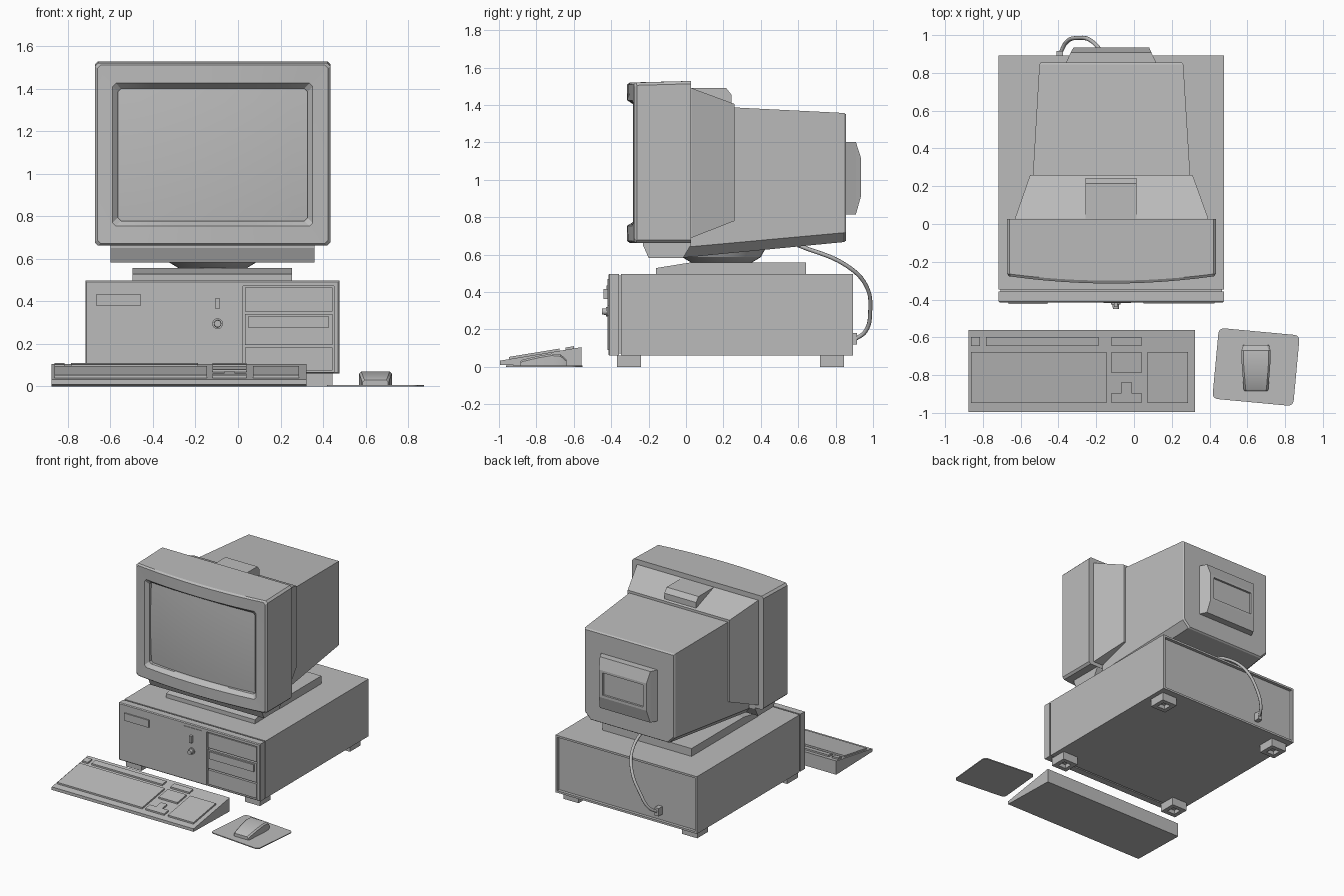
import bpy
import bmesh
import math
from mathutils import Matrix, Vector

default_cube = bpy.data.objects.get("Cube")
if default_cube:
    bpy.data.objects.remove(default_cube, do_unlink=True)

# One plain grey plastic for everything
GREY = (0.5, 0.5, 0.5, 1.0)
plastic = bpy.data.materials.new("grey_plastic")
plastic.use_nodes = True
plastic.diffuse_color = GREY
plastic.node_tree.nodes["Principled BSDF"].inputs["Base Color"].default_value = GREY


def add_object(name, bm):
    """Turn a bmesh into a named, coloured object."""
    bmesh.ops.remove_doubles(bm, verts=bm.verts, dist=0.0001)
    bmesh.ops.recalc_face_normals(bm, faces=bm.faces)
    mesh = bpy.data.meshes.new(name)
    bm.to_mesh(mesh)
    bm.free()
    mesh.materials.append(plastic)
    obj = bpy.data.objects.new(name, mesh)
    bpy.context.collection.objects.link(obj)
    return obj


def smooth(obj, degrees=35):
    bpy.ops.object.select_all(action="DESELECT")
    obj.select_set(True)
    bpy.context.view_layer.objects.active = obj
    bpy.ops.object.shade_smooth_by_angle(angle=math.radians(degrees))


def ring(y, x0, x1, z0, z1, low=0, high=0, steps=1, bulge=0):
    """Upright rectangle at depth y with cut lower/upper corners and a bowed middle."""
    middle, half = (x0 + x1) / 2, (x1 - x0) / 2
    across = [i / steps for i in range(steps + 1)]
    points = [(x0 + low + t * (x1 - x0 - 2 * low), z0) for t in across]
    points += [(x1, z0 + low), (x1, z1 - high)]
    points += [(x1 - high - t * (x1 - x0 - 2 * high), z1) for t in across]
    points += [(x0, z1 - high), (x0, z0 + low)]
    return [Vector((x, y - bulge * (1 - ((x - middle) / half) ** 2), z)) for x, z in points]


def loft(name, rings, caps=(True, True)):
    """Skin a row of matching rings and close the ends."""
    bm = bmesh.new()
    loops = [[bm.verts.new(p) for p in points] for points in rings]
    for a, b in zip(loops, loops[1:]):
        for i in range(len(a)):
            j = (i + 1) % len(a)
            bm.faces.new((a[i], a[j], b[j], b[i]))
    for wanted, loop in zip(caps, (loops[0], loops[-1])):
        if wanted:
            bm.faces.new(loop)
    return add_object(name, bm)


def box(name, x0, x1, y0, y1, z0, z1):
    return loft(name, [ring(y0, x0, x1, z0, z1), ring(y1, x0, x1, z0, z1)])


def profile_x(name, x0, x1, points):
    """Extrude a side profile of (y, z) points across x."""
    return loft(name, [[Vector((x, y, z)) for y, z in points] for x in (x0, x1)])


def cone(name, r0, r1, start, end):
    bm = bmesh.new()
    axis = Vector(end) - Vector(start)
    turn = axis.to_track_quat("Z", "Y").to_matrix().to_4x4()
    place = Matrix.Translation((Vector(start) + Vector(end)) / 2) @ turn
    bmesh.ops.create_cone(bm, cap_ends=True, segments=32, radius1=r0, radius2=r1,
                          depth=axis.length, matrix=place)
    obj = add_object(name, bm)
    smooth(obj)
    return obj


# Case: shell with a recessed back, a shadow gap and a front panel with a drive opening
LEFT, RIGHT, FLOOR, LID = -0.717, 0.477, 0.06, 0.497


def case_ring(y, inset=0.0):
    return ring(y, LEFT + inset, RIGHT - inset, FLOOR + inset, LID - inset)


loft("case_shell", [case_ring(-0.347), case_ring(0.893),
                    case_ring(0.893, 0.015), case_ring(0.87, 0.015)])
loft("case_gap", [case_ring(-0.37, 0.01), case_ring(-0.34, 0.01)])
opening = (0.024, 0.452, 0.068, 0.472)
FACE = -0.415
loft("case_front_panel", [case_ring(-0.358), case_ring(FACE + 0.006), case_ring(FACE, 0.006),
                          ring(FACE, *opening), ring(FACE + 0.03, *opening)])

# Drive bays
for name, z0, z1 in (("upper", 0.352, 0.464), ("middle", 0.195, 0.34), ("lower", 0.074, 0.184)):
    box(name + "_drive_bay", 0.032, 0.444, FACE + 0.005, FACE + 0.04, z0, z1)
box("drive_slot", 0.05, 0.425, FACE - 0.006, FACE + 0.02, 0.274, 0.33)

# Front plate, switch and lock
box("badge_plate", -0.665, -0.458, FACE - 0.009, FACE + 0.01, 0.377, 0.434)
box("switch_strip", -0.162, -0.016, FACE - 0.004, FACE + 0.01, 0.09, 0.47)
box("power_switch", -0.106, -0.087, FACE - 0.025, FACE, 0.363, 0.415)
cone("lock_ring", 0.025, 0.025, (-0.096, FACE, 0.295), (-0.096, FACE - 0.012, 0.295))
cone("lock_core", 0.018, 0.016, (-0.096, FACE, 0.295), (-0.096, FACE - 0.035, 0.295))

# Feet with hollow undersides
for side, x in (("right", -0.622), ("left", 0.38)):
    for end, y in (("front", -0.305), ("back", 0.78)):
        levels = ((FLOOR, 0.064), (0, 0.064), (0, 0.032), (0.03, 0.032))
        loft(f"{end}_{side}_foot", [[Vector((x + r * sx, y + r * sy, z)) for sx, sy in
                                     ((-1, -1), (1, -1), (1, 1), (-1, 1))] for z, r in levels])

# Monitor stand
profile_x("stand_plate", -0.496, 0.254, [(-0.16, LID), (-0.16, 0.528), (0.02, 0.557),
                                         (0.642, 0.557), (0.642, LID)])
MID = -0.119
cone("swivel_lower", 0.15, 0.21, (MID, 0.19, 0.55), (MID, 0.19, 0.586))
cone("swivel_upper", 0.21, 0.25, (MID, 0.19, 0.586), (MID, 0.19, 0.66))


# Monitor bezel with a bowed front and sloped screen opening
def bezel_ring(y, half, z0, z1, bulge=0.0, cut=0.015):
    return ring(y, MID - half, MID + half, z0, z1, cut, cut, 12, bulge)


bezel = loft("monitor_bezel", [
    bezel_ring(0.027, 0.554, 0.662, 1.528), bezel_ring(-0.263, 0.554, 0.662, 1.52, 0.037),
    bezel_ring(-0.277, 0.542, 0.672, 1.51, 0.038), bezel_ring(-0.284, 0.47, 0.754, 1.425, 0.031),
    bezel_ring(-0.262, 0.446, 0.778, 1.40, 0.015), bezel_ring(-0.22, 0.446, 0.778, 1.40)],
    caps=(True, False))
smooth(bezel, 20)

# Curved glass
bm = bmesh.new()
bmesh.ops.create_grid(bm, x_segments=12, y_segments=10, size=1)
for v in bm.verts:
    u, w = v.co.x, v.co.y
    v.co = (MID + 0.448 * u, -0.235 - 0.03 * (1 - u * u) - 0.012 * (1 - w * w), 1.089 + 0.313 * w)
smooth(add_object("screen", bm))

# Monitor housing
loft("housing_taper", [ring(0.02, -0.63, 0.393, 0.69, 1.49), ring(0.03, -0.63, 0.393, 0.69, 1.49),
                       ring(0.26, -0.55, 0.31, 0.78, 1.405)])
loft("housing_body", [ring(-0.01, -0.551, 0.314, 0.584, 1.40, 0.055),
                      ring(0.845, -0.501, 0.261, 0.667, 1.357, 0.05),
                      ring(0.856, -0.493, 0.253, 0.675, 1.349, 0.05)])
loft("housing_chin", [ring(-0.23, -0.6, 0.36, 0.65, 0.7), ring(-0.2, -0.6, 0.36, 0.583, 0.7),
                      ring(-0.015, -0.6, 0.36, 0.583, 0.7), ring(0.025, -0.6, 0.36, 0.65, 0.7)])
profile_x("top_block", -0.256, 0.013, [(0.03, 1.38), (0.03, 1.49), (0.215, 1.49),
                                       (0.243, 1.455), (0.243, 1.38)])
loft("tube_cover", [ring(0.84, -0.367, 0.124, 0.813, 1.203), ring(0.908, -0.335, 0.092, 0.813, 1.203),
                    ring(0.935, -0.32, 0.08, 0.91, 1.118), ring(0.935, -0.29, 0.05, 0.93, 1.1),
                    ring(0.92, -0.29, 0.05, 0.93, 1.1)])

# Monitor cable and plug
path = [(-0.12, 0.6, 0.65), (-0.15, 0.86, 0.54), (-0.22, 0.965, 0.43), (-0.3, 0.985, 0.3),
        (-0.36, 0.96, 0.19), (-0.392, 0.9, 0.145)]
curve = bpy.data.curves.new("cable_path", "CURVE")
curve.dimensions = "3D"
curve.bevel_depth = 0.011
curve.bevel_resolution = 2
curve.resolution_u = 6
spline = curve.splines.new("BEZIER")
spline.bezier_points.add(len(path) - 1)
for point, place in zip(spline.bezier_points, path):
    point.co = place
    point.handle_left_type = point.handle_right_type = "AUTO"
helper = bpy.data.objects.new("cable_path", curve)
bpy.context.collection.objects.link(helper)
bpy.context.view_layer.update()
bm = bmesh.new()
bm.from_mesh(bpy.data.meshes.new_from_object(
    helper.evaluated_get(bpy.context.evaluated_depsgraph_get())))
bpy.data.objects.remove(helper, do_unlink=True)
smooth(add_object("monitor_cable", bm), 60)
box("cable_plug", -0.41, -0.375, 0.86, 0.915, 0.12, 0.18)


# Keyboard wedge with raised key blocks
def deck(y):
    return 0.032 + 0.165 * (y + 1)


profile_x("keyboard_base", -0.876, 0.322, [(-0.995, 0.01), (-0.995, deck(-0.995)),
                                           (-0.56, deck(-0.56)), (-0.56, 0)])
TOP_ROW, MAIN = (-0.645, -0.598), (-0.947, -0.677)
for name, x0, x1, (y0, y1) in (
        ("escape_key", -0.863, -0.815, TOP_ROW), ("function_keys", -0.784, -0.187, TOP_ROW),
        ("lock_keys", -0.119, 0.04, TOP_ROW), ("letter_keys", -0.863, -0.145, MAIN),
        ("editing_keys", -0.119, 0.04, (-0.788, -0.677)), ("number_keys", 0.071, 0.287, MAIN),
        ("up_arrow_key", -0.066, -0.013, (-0.894, -0.836)),
        ("arrow_keys", -0.119, 0.04, (-0.947, -0.894))):
    profile_x(name, x0, x1, [(y0, deck(y0) - 0.01), (y0, deck(y0) + 0.012),
                             (y1, deck(y1) + 0.012), (y1, deck(y1) - 0.01)])

# Mouse pad: turned slab with rounded corners
corners = []
for k, (sx, sy) in enumerate(((1, 1), (-1, 1), (-1, -1), (1, -1))):
    for step in range(5):
        a = math.radians(90 * k + 22.5 * step)
        corners.append((sx * 0.187 + 0.028 * math.cos(a), sy * 0.16 + 0.028 * math.sin(a)))
pad = loft("mouse_pad", [[Vector((x, y, z)) for x, y in corners] for z in (0, 0.007)])
pad.matrix_world = Matrix.Translation((0.646, -0.757, 0)) @ Matrix.Rotation(math.radians(-5.3), 4, "Z")

# Mouse: low nose rising to a hump at the back
mouse = loft("mouse", [ring(y, 0.646 - w, 0.646 + w, 0.005, top, 0, 0.01, 4) for y, w, top in (
    (-0.885, 0.06, 0.03), (-0.875, 0.065, 0.038), (-0.79, 0.072, 0.058), (-0.72, 0.077, 0.07),
    (-0.67, 0.077, 0.066), (-0.64, 0.068, 0.04))])
smooth(mouse, 30)
